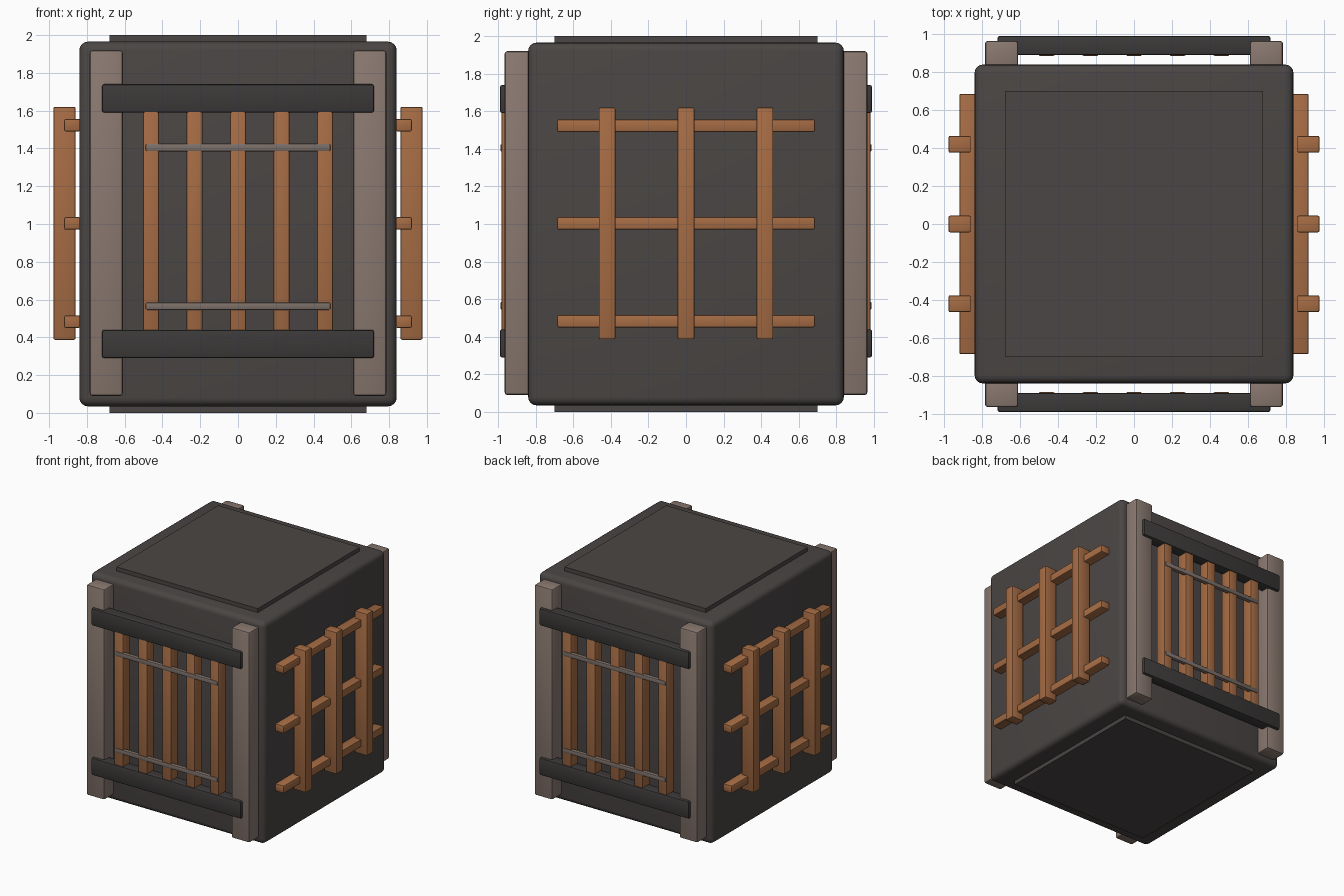
import bpy
import math

if "Cube" in bpy.data.objects:
    bpy.data.objects.remove(bpy.data.objects["Cube"])


def material(name, rgb):
    m = bpy.data.materials.new(name)
    m.diffuse_color = (*rgb, 1)
    m.use_nodes = True
    m.node_tree.nodes["Principled BSDF"].inputs["Base Color"].default_value = m.diffuse_color
    return m


CHARCOAL = material("charcoal", (0.069, 0.061, 0.058))
DARK = material("dark_iron", (0.045, 0.042, 0.041))
TAUPE = material("taupe_wood", (0.254, 0.191, 0.162))
ORANGE = material("orange_wood", (0.381, 0.150, 0.058))
GREY = material("grey_metal", (0.205, 0.162, 0.141))


def box(name, x, y, z, mat, bevel=0.0, segments=2):
    """Box from (min, max) ranges on each axis, with rounded edges."""
    ranges = [sorted(r) for r in (x, y, z)]
    bpy.ops.mesh.primitive_cube_add(size=1, location=[(a + b) / 2 for a, b in ranges])
    ob = bpy.context.object
    ob.name = name
    ob.scale = [b - a for a, b in ranges]
    bpy.ops.object.transform_apply(location=False, rotation=False, scale=True)
    ob.data.materials.append(mat)
    if bevel:
        mod = ob.modifiers.new("rounded_edges", "BEVEL")
        mod.width = bevel
        mod.segments = segments
        bpy.ops.object.modifier_apply(modifier=mod.name)
        bpy.ops.object.shade_smooth_by_angle(angle=math.radians(35))
    return ob


# Crate body with raised top and bottom panels
box("crate_body", (-0.84, 0.84), (-0.84, 0.84), (0.035, 1.965), CHARCOAL, 0.045, 4)
box("top_panel", (-0.68, 0.68), (-0.70, 0.70), (1.94, 2.0), CHARCOAL)
box("bottom_panel", (-0.68, 0.68), (-0.70, 0.70), (0.0, 0.06), CHARCOAL)

# Front and back: posts, rails, bars and thin straps
for s, side in ((-1, "front"), (1, "back")):
    for sx in (-1, 1):
        box(side + "_post", (sx * 0.61, sx * 0.785), (s * 0.80, s * 0.965),
            (0.09, 1.92), TAUPE, 0.015)
    for z in (0.365, 1.665):
        box(side + "_rail", (-0.72, 0.72), (s * 0.89, s * 0.99),
            (z - 0.075, z + 0.075), DARK, 0.012)
    for i in range(-2, 3):
        x = i * 0.23
        box(side + "_bar", (x - 0.042, x + 0.042), (s * 0.885, s * 0.982),
            (0.40, 1.63), ORANGE, 0.008)
    for z in (0.565, 1.405):
        box(side + "_strap", (-0.49, 0.49), (s * 0.95, s * 0.988),
            (z - 0.02, z + 0.02), GREY, 0.008)

# Left and right: wooden lattice
for s, side in ((-1, "left"), (1, "right")):
    for y in (-0.42, 0, 0.42):
        box(side + "_lattice_upright", (s * 0.86, s * 0.977), (y - 0.044, y + 0.044),
            (0.387, 1.62), ORANGE, 0.008)
    for z in (0.483, 1.003, 1.523):
        box(side + "_lattice_crossbar", (s * 0.835, s * 0.92), (-0.685, 0.685),
            (z - 0.033, z + 0.033), ORANGE, 0.008)
